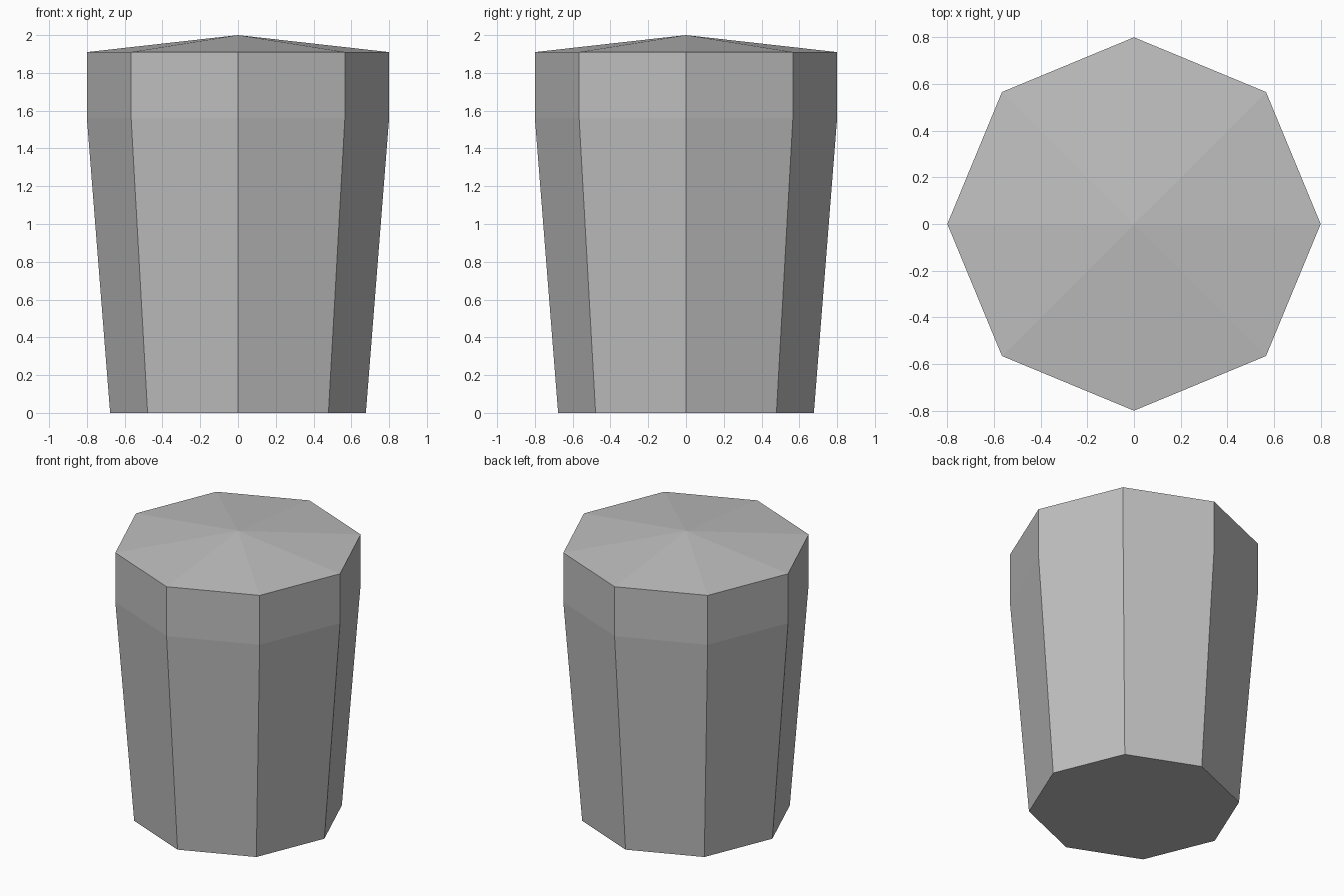
import bpy
import bmesh
from math import cos, sin, tau

SIDES = 8
# Radius and height of each ring, from the foot up
PROFILE = [(0.677, 0.0), (0.8, 1.56), (0.8, 1.91)]
APEX_HEIGHT = 2.0

cube = bpy.data.objects.get("Cube")
if cube:
    bpy.data.objects.remove(cube, do_unlink=True)

# Plain grey material
grey = bpy.data.materials.new("grey")
grey.use_nodes = True
colour = (0.52, 0.52, 0.52, 1.0)
grey.diffuse_color = colour
grey.node_tree.nodes["Principled BSDF"].inputs["Base Color"].default_value = colour

bm = bmesh.new()
rings = [[bm.verts.new((r * cos(tau * i / SIDES), r * sin(tau * i / SIDES), z))
          for i in range(SIDES)] for r, z in PROFILE]

# Flat underside
bm.faces.new(reversed(rings[0]))

# Tapered wall and straight upper band
for low, high in zip(rings, rings[1:]):
    for i in range(SIDES):
        j = (i + 1) % SIDES
        bm.faces.new((low[i], low[j], high[j], high[i]))

# Shallow pointed top
apex = bm.verts.new((0, 0, APEX_HEIGHT))
for i in range(SIDES):
    bm.faces.new((rings[-1][i], rings[-1][(i + 1) % SIDES], apex))

bmesh.ops.recalc_face_normals(bm, faces=bm.faces)
mesh = bpy.data.meshes.new("octagonal_post")
bm.to_mesh(mesh)
bm.free()
mesh.materials.append(grey)
post = bpy.data.objects.new("octagonal_post", mesh)
bpy.context.collection.objects.link(post)
